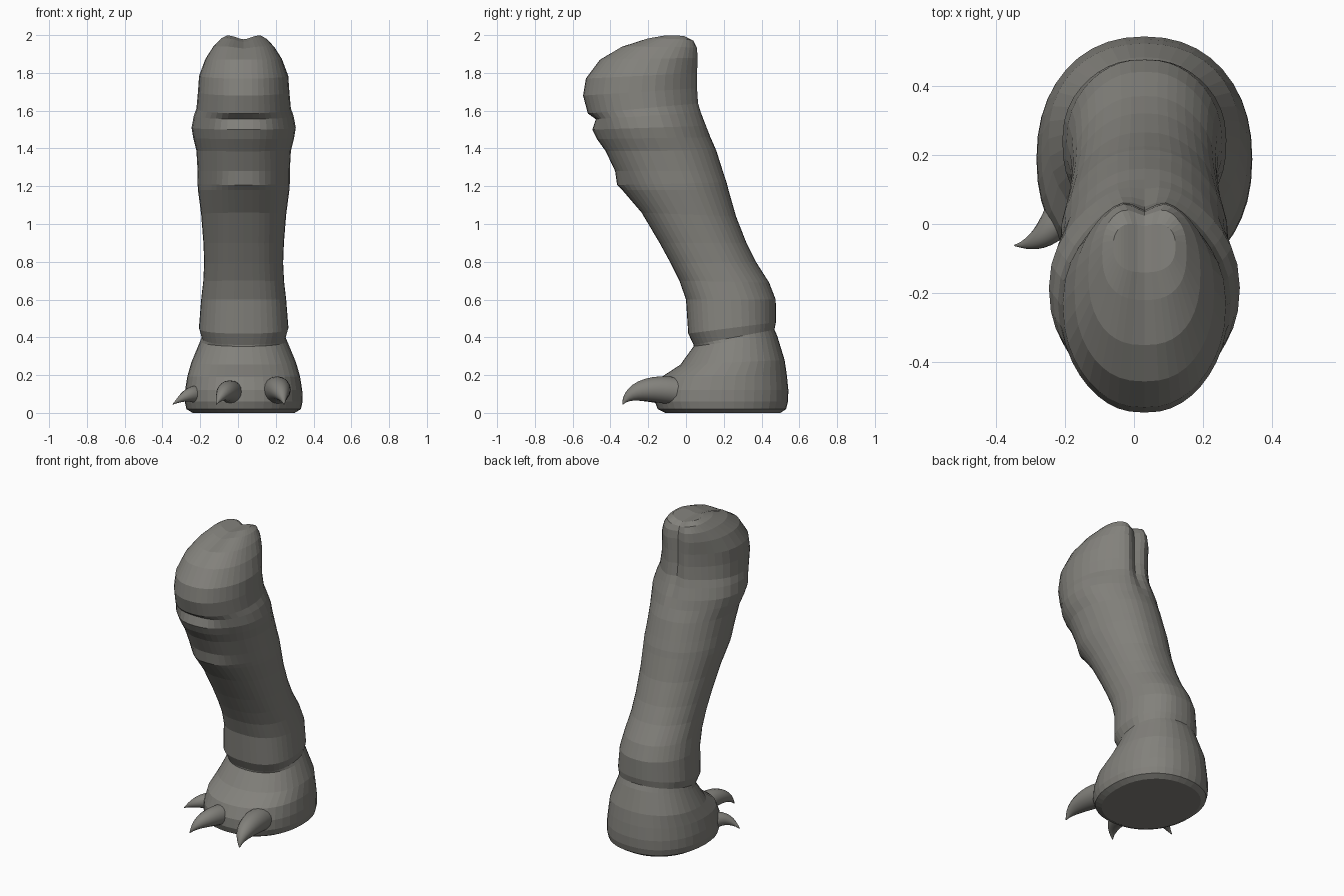
import bpy, bmesh, math
from mathutils import Vector

if "Cube" in bpy.data.objects:
    bpy.data.objects.remove(bpy.data.objects["Cube"])

CX = 0.03  # the leg sits slightly off centre; the left claw balances it
SEG = 40

mat = bpy.data.materials.new("warm_grey")
mat.diffuse_color = (0.225, 0.22, 0.2, 1)
mat.use_nodes = True
mat.node_tree.nodes["Principled BSDF"].inputs["Base Color"].default_value = mat.diffuse_color


def skin(name, rings, smooth=False):
    """Bridge a list of closed point rings and cap both ends with strips."""
    bm = bmesh.new()
    loops = [[bm.verts.new(p) for p in r] for r in rings]
    n = len(loops[0])
    for a, b in zip(loops, loops[1:]):
        for i in range(n):
            j = (i + 1) % n
            bm.faces.new((a[i], a[j], b[j], b[i]))
    for ring in (loops[0], loops[-1]):
        for i in range(n // 2):
            quad = [ring[i], ring[i + 1], ring[-i - 1], ring[-i]]
            bm.faces.new(list(dict.fromkeys(quad)))
    bmesh.ops.recalc_face_normals(bm, faces=bm.faces)
    me = bpy.data.meshes.new(name)
    bm.to_mesh(me)
    bm.free()
    me.materials.append(mat)
    ob = bpy.data.objects.new(name, me)
    bpy.context.collection.objects.link(ob)
    bpy.context.view_layer.objects.active = ob
    ob.select_set(True)
    if smooth:
        bpy.ops.object.shade_smooth_by_angle(angle=math.radians(40))
    ob.select_set(False)


def ramp(z, a, b):
    return min(1, max(0, (z - a) / (b - a)))


def bump(z, mid, width):
    return math.exp(-((z - mid) / width) ** 2)


def section(fy, fz, by, bz, w):
    """Rounded section tilted between a front point and a back point."""
    mid = (fz + bz) / 2
    power = 2.2 + 0.3 * ramp(mid, 0.38, 0.41)
    top = 1 - ramp(mid, 1.78, 1.98)
    # the back narrows above the ankle and most at the thigh, the front at the knee
    pinch = (0.2 * ramp(mid, 0.35, 0.45) + 0.23 * ramp(mid, 1.35, 1.65)) * top
    front = 0.2 * ramp(mid, 0.75, 1.4) * top
    groove = 0.035 * ramp(mid, 1.45, 1.65) * (1 - ramp(mid, 1.97, 2.02))
    # skin folds on the front of the knee
    fold = 0.025 * bump(fz, 1.205, 0.03) + 0.02 * bump(fz, 1.48, 0.04) - 0.02 * bump(fz, 1.555, 0.015)
    pts = []
    for i in range(SEG):
        t = 2 * math.pi * i / SEG
        c, s = math.cos(t), math.sin(t)
        c = math.copysign(abs(c) ** (2 / power), c)
        s = math.copysign(abs(s) ** (2 / power), s)
        back, fore = max(0, s), max(0, -s)
        x = w * c * (1 - pinch * back ** 2 - front * fore ** 2)
        y = (fy + by) / 2 + (by - fy) / 2 * s
        z = fz + (bz - fz) * (s + 1) / 2
        y -= groove * back * bump(x, 0, 0.04)
        y -= fold * fore * math.exp(-(x / 0.14) ** 4)
        z -= 0.022 * ramp(z, 1.9, 1.98) * bump(x, 0, 0.05)
        pts.append((CX + x, y, z))
    return pts


# Foot: broad rounded pad with a flat sole (front y, z, back y, z, half width)
foot = [
    (-0.11, 0.0, 0.50, 0.0, 0.27),
    (-0.15, 0.02, 0.53, 0.02, 0.303),
    (-0.165, 0.06, 0.54, 0.06, 0.312),
    (-0.162, 0.12, 0.542, 0.12, 0.31),
    (-0.13, 0.19, 0.534, 0.20, 0.298),
    (-0.03, 0.255, 0.522, 0.28, 0.277),
    (0.04, 0.352, 0.482, 0.41, 0.23),
]
# Leg: ankle, shin, knee and thigh cap
leg = [
    (0.04, 0.36, 0.468, 0.44, 0.222),
    (0.012, 0.42, 0.476, 0.48, 0.237),
    (0.0, 0.60, 0.475, 0.60, 0.225),
    (-0.035, 0.70, 0.44, 0.69, 0.214),
    (-0.08, 0.79, 0.37, 0.80, 0.209),
    (-0.14, 0.90, 0.32, 0.90, 0.213),
    (-0.235, 1.06, 0.265, 1.04, 0.225),
    (-0.325, 1.18, 0.225, 1.18, 0.242),
    (-0.34, 1.207, 0.215, 1.22, 0.244),
    (-0.375, 1.28, 0.195, 1.28, 0.244),
    (-0.425, 1.385, 0.16, 1.39, 0.25),
    (-0.46, 1.45, 0.13, 1.46, 0.267),
    (-0.48, 1.50, 0.112, 1.52, 0.276),
    (-0.497, 1.555, 0.09, 1.59, 0.264),
    (-0.52, 1.585, 0.078, 1.64, 0.25),
    (-0.545, 1.68, 0.075, 1.72, 0.242),
    (-0.53, 1.77, 0.075, 1.80, 0.236),
    (-0.455, 1.87, 0.075, 1.88, 0.202),
    (-0.35, 1.94, 0.07, 1.935, 0.162),
    (-0.22, 1.985, 0.052, 1.975, 0.122),
    (-0.14, 2.0, 0.01, 1.997, 0.09),
]
skin("foot_and_leg", [section(*r) for r in foot + leg])


def claw(name, root, bend, tip, radius):
    """Tapered horn hooked along a quadratic curve."""
    root, bend, tip = Vector(root), Vector(bend), Vector(tip)
    rings = []
    for k in range(11):
        u = k / 10
        p = root * (1 - u) ** 2 + bend * 2 * u * (1 - u) + tip * u * u
        d = (bend - root) * (1 - u) + (tip - bend) * u
        q = d.to_track_quat('Z', 'Y')
        r = max(0.002, radius * (1 - u ** 1.8))
        rings.append([p + q @ Vector((r * math.cos(a), r * math.sin(a), 0))
                      for a in (2 * math.pi * i / 16 for i in range(16))])
    skin(name, rings, smooth=True)


# Three claws fanned around the front of the foot
claw("left_claw", (-0.2, 0.05, 0.09), (-0.25, -0.06, 0.12), (-0.345, -0.062, 0.045), 0.05)
claw("middle_claw", (-0.03, -0.10, 0.105), (-0.07, -0.30, 0.14), (-0.115, -0.335, 0.045), 0.062)
claw("right_claw", (0.20, -0.05, 0.115), (0.225, -0.29, 0.15), (0.245, -0.335, 0.045), 0.074)
